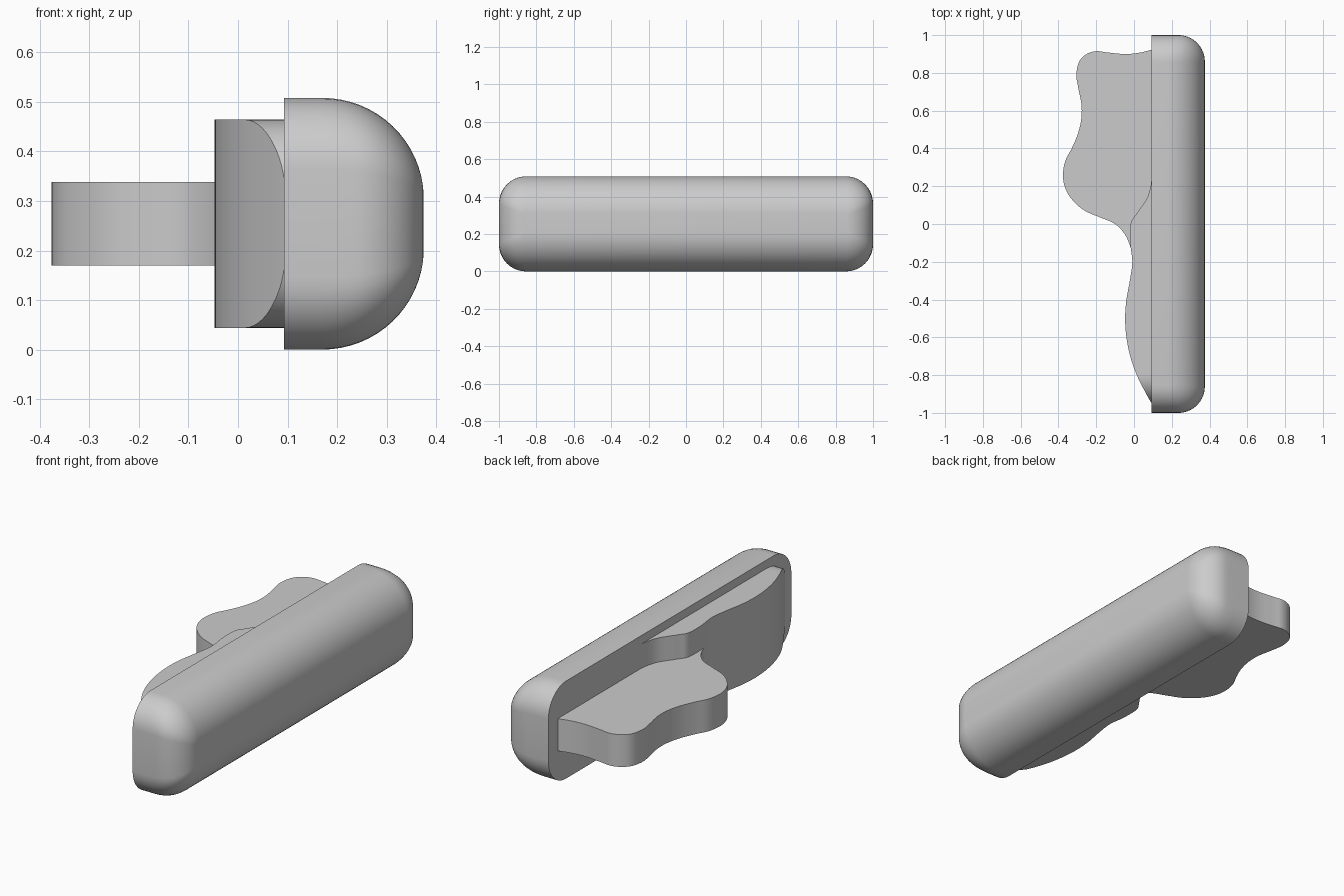
import bpy, bmesh, math
from mathutils import Vector

if "Cube" in bpy.data.objects:
    bpy.data.objects.remove(bpy.data.objects["Cube"])

grey = bpy.data.materials.new("plain grey")
grey.diffuse_color = (0.6, 0.6, 0.6, 1)
grey.use_nodes = True
grey.node_tree.nodes["Principled BSDF"].inputs["Base Color"].default_value = grey.diffuse_color
ZC = 0.254


def finish(name, bm, angle=35):
    bmesh.ops.recalc_face_normals(bm, faces=bm.faces)
    me = bpy.data.meshes.new(name)
    bm.to_mesh(me)
    bm.free()
    me.materials.append(grey)
    ob = bpy.data.objects.new(name, me)
    bpy.context.collection.objects.link(ob)
    bpy.ops.object.select_all(action='DESELECT')
    ob.select_set(True)
    bpy.context.view_layer.objects.active = ob
    bpy.ops.object.shade_smooth_by_angle(angle=math.radians(angle))
    return ob


def loft(name, rings):
    """Skin closed rings of equal length and cap both ends."""
    bm = bmesh.new()
    vs = [[bm.verts.new(p) for p in r] for r in rings]
    n = len(vs[0])
    for a, b in zip(vs, vs[1:]):
        for i in range(n):
            j = (i + 1) % n
            bm.faces.new((a[i], a[j], b[j], b[i]))
    bm.faces.new(vs[0])
    bm.faces.new(vs[-1])
    return finish(name, bm)


def smooth_path(pts, steps=6):
    """Catmull-Rom curve through 2D points."""
    p = [Vector(q) for q in [pts[0]] + pts + [pts[-1]]]
    out = []
    for a, b, c, d in zip(p, p[1:], p[2:], p[3:]):
        for s in range(steps):
            t = s / steps
            out.append(0.5 * (2 * b + (c - a) * t + (2 * a - 5 * b + 4 * c - d) * t * t
                              + (3 * b - a - 3 * c + d) * t ** 3))
    return out + [p[-1]]


def round_rect(x, hy, hz, ry, rz, n=10):
    """Rounded rectangle ring in the yz plane."""
    ring = []
    for k, (sy, sz) in enumerate(((1, 1), (-1, 1), (-1, -1), (1, -1))):
        for i in range(n + 1):
            a = math.pi / 2 * (k + i / n)
            ring.append((x, sy * (hy - ry) + ry * math.cos(a),
                         ZC + sz * (hz - rz) + rz * math.sin(a)))
    return ring


# Handle: half-round bar with rounded ends and a flat open side
rings = [round_rect(0.093, 1, ZC, 0.145, 0.145)]
for i in range(17):
    t = math.radians(88 * i / 16)
    x = 0.17 + 0.205 * math.sin(t)
    s = min(max((x - 0.235) / 0.14, 0), 1)
    fy = math.sqrt(1 - s * s)
    rings.append(round_rect(x, 0.86 + 0.14 * fy, 0.05 + 0.204 * math.cos(t),
                            0.145 * max(fy, 0.05), 0.145 * math.cos(t)))
loft("handle", rings)

# Core: thick plate along the handle, with rounded corners at its ends
edge = smooth_path([(0.094, -0.95), (0.065, -0.9), (0.015, -0.8), (-0.02, -0.7),
                    (-0.04, -0.6), (-0.047, -0.5), (-0.04, -0.4), (-0.022, -0.3),
                    (-0.009, -0.2), (-0.02, -0.1), (-0.018, 0), (0.01, 0.05),
                    (0.065, 0.13), (0.086, 0.19), (0.094, 0.25)])
rings = []
for x, y in edge:
    d = max(0, (abs(y) - 0.80) / 0.152)
    h = 0.058 + 0.152 * math.sqrt(max(0, 1 - d * d))
    rings.append([(x, y, ZC - h), (x, y, ZC + h), (0.12, y, ZC + h), (0.12, y, ZC - h)])
loft("core", rings)

# Wing: thin wavy plate standing out of the core and handle
outline = smooth_path([(-0.012, -0.14), (-0.045, -0.06), (-0.1, 0.0), (-0.18, 0.035),
                       (-0.26, 0.07), (-0.32, 0.12), (-0.36, 0.18), (-0.376, 0.25),
                       (-0.365, 0.33), (-0.33, 0.4), (-0.3, 0.47), (-0.28, 0.55),
                       (-0.278, 0.63), (-0.295, 0.72), (-0.305, 0.79), (-0.29, 0.86),
                       (-0.25, 0.9), (-0.2, 0.915), (-0.14, 0.908), (-0.05, 0.9),
                       (0.03, 0.907), (0.12, 0.93)])
outline.append(Vector((0.12, -0.14)))
loft("wing", [[(p.x, p.y, z) for p in outline] for z in (0.17, 0.338)])
